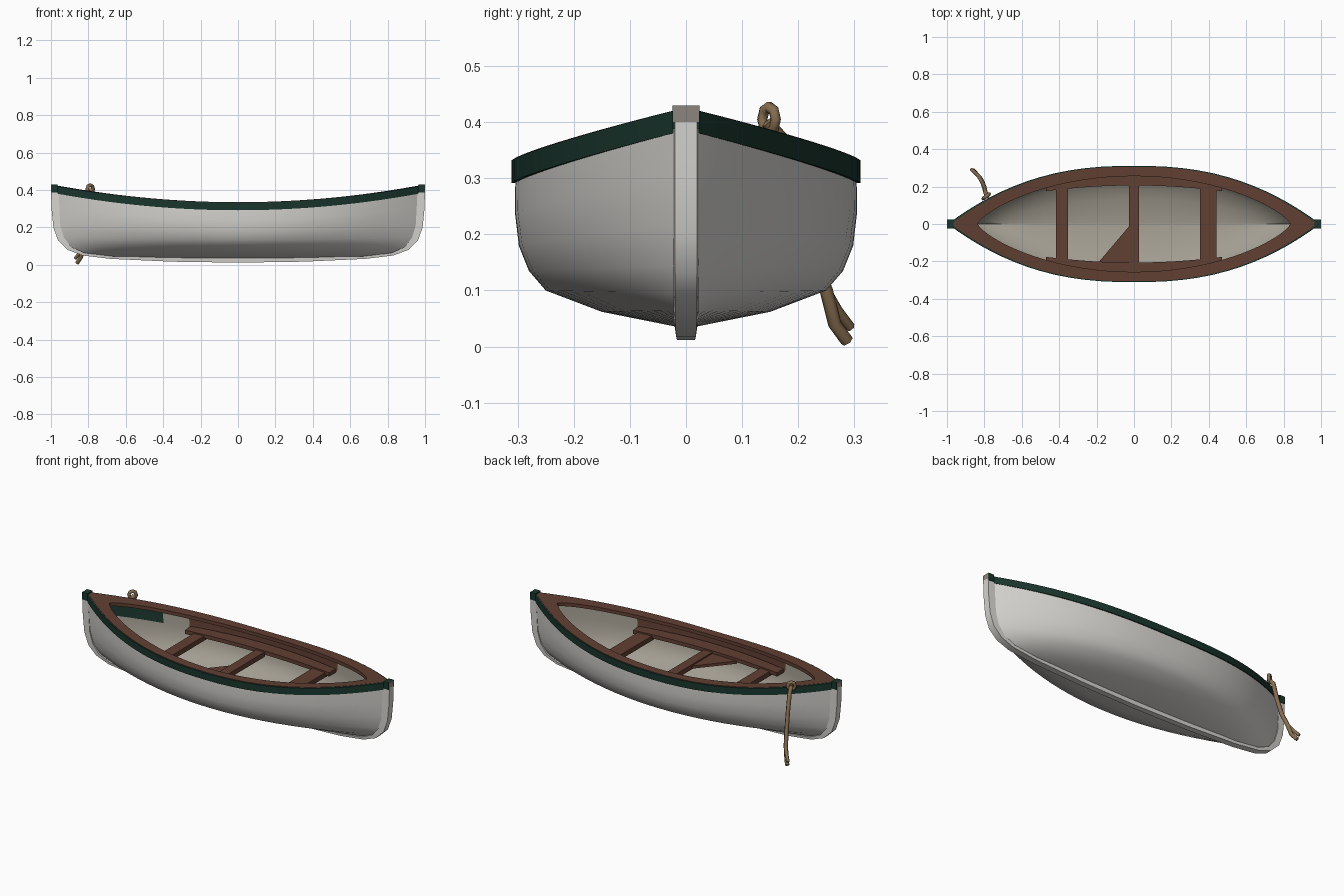
import bpy, bmesh, math

if "Cube" in bpy.data.objects:
    bpy.data.objects.remove(bpy.data.objects["Cube"])


def material(name, rgb):
    m = bpy.data.materials.new(name)
    m.diffuse_color = (*rgb, 1)
    m.use_nodes = True
    m.node_tree.nodes["Principled BSDF"].inputs["Base Color"].default_value = m.diffuse_color
    return m


WHITE = material("white hull paint", (0.67, 0.66, 0.63))
CREAM = material("cream interior", (0.36, 0.335, 0.28))
GREEN = material("dark green trim", (0.010, 0.036, 0.026))
BROWN = material("brown wood", (0.120, 0.050, 0.033))
ROPE = material("tan rope", (0.24, 0.155, 0.08))
TAUPE = material("taupe end grain", (0.26, 0.235, 0.20))
FULL = 2.4  # fullness of the plan outline


def finish(bm, name, mats, angle=35):
    bmesh.ops.remove_doubles(bm, verts=bm.verts, dist=1e-5)
    bmesh.ops.recalc_face_normals(bm, faces=bm.faces)
    me = bpy.data.meshes.new(name)
    bm.to_mesh(me)
    bm.free()
    for m in mats:
        me.materials.append(m)
    ob = bpy.data.objects.new(name, me)
    bpy.context.collection.objects.link(ob)
    bpy.ops.object.select_all(action='DESELECT')
    ob.select_set(True)
    bpy.context.view_layer.objects.active = ob
    bpy.ops.object.shade_smooth_by_angle(angle=math.radians(angle))
    return ob


def sweep(name, loops, mats, rule=None, caps=True):
    """Skin a row of closed section loops; rule(k, centre) picks the material."""
    bm = bmesh.new()
    rows = [[bm.verts.new(p) for p in lp] for lp in loops]
    n = len(rows[0])
    for a, b in zip(rows, rows[1:]):
        for k in range(n):
            j = (k + 1) % n
            f = bm.faces.new((a[k], a[j], b[j], b[k]))
            if rule:
                f.material_index = rule(k, f.calc_center_median())
    if caps:
        bm.faces.new(rows[0])
        bm.faces.new(rows[-1])
    return finish(bm, name, mats)


def prism(name, pts, z0, z1, mat):
    return sweep(name, [[(x, y, z) for x, y in pts] for z in (z0, z1)], [mat])


def box(name, x0, x1, y0, y1, z0, z1, mat):
    return prism(name, [(x0, y0), (x1, y0), (x1, y1), (x0, y1)], z0, z1, mat)


def sheer(x):
    return 0.332 + 0.095 * x * x


N = 36
STATIONS = [math.sin(math.pi / 2 * (2 * i / N - 1)) for i in range(N + 1)]

# Hull levels: half width, height amidships, half length, height at the ends, fullness
LEVELS = [(0.304, 0.305, 0.992, 0.395, 2.4), (0.305, 0.24, 0.986, 0.31, 2.35),
          (0.298, 0.18, 0.978, 0.22, 2.25), (0.280, 0.135, 0.955, 0.145, 2.1),
          (0.250, 0.10, 0.915, 0.095, 2.0), (0.150, 0.062, 0.86, 0.066, 1.9),
          (0.020, 0.036, 0.78, 0.045, 1.9)]


def hull_side(t, side, inset):
    pts = []
    for i, (y, z, l, ze, full) in enumerate(LEVELS):
        zz = z + (ze - z) * t * t + (inset if i > 2 else 0)
        pts.append((t * (l - 2 * inset),
                    side * max(y - inset, 0.008) * (1 - abs(t) ** full), zz))
    return pts


def hull_loop(t):
    outer = hull_side(t, 1, 0) + hull_side(t, -1, 0)[::-1]
    inner = hull_side(t, 1, 0.012) + hull_side(t, -1, 0.012)[::-1]
    return outer + inner[::-1]


def hull_paint(k, c):
    if k < 2 * len(LEVELS) - 1:
        return 0
    if abs(c.x) < 0.46 and c.z > 0.25:
        return 3  # brown strake above the seats
    return 2 if (-0.9 < c.x < -0.6 and c.y > 0 and c.z > 0.27) else 1


sweep("hull", [hull_loop(t) for t in STATIONS], [WHITE, CREAM, GREEN, BROWN],
      hull_paint, caps=False)

# Keel running up into both stems
half = [(1.0, 0.40, 0.96, 0.40), (0.997, 0.30, 0.955, 0.30), (0.987, 0.20, 0.95, 0.21),
        (0.962, 0.13, 0.93, 0.145), (0.91, 0.08, 0.89, 0.095), (0.83, 0.05, 0.82, 0.064),
        (0.68, 0.032, 0.67, 0.046), (0.35, 0.017, 0.35, 0.042)]
profile = half + [(0, 0.012, 0, 0.042)] + [(-a, b, -c, d) for a, b, c, d in half[::-1]]
keel_loops = []
for a, b, c, d in profile:
    w = 0.016 + 0.004 * abs(a)
    keel_loops.append([(a, -w, b), (a, w, b), (c, w + 0.003, d), (c, -w - 0.003, d)])
sweep("keel_and_stems", keel_loops, [WHITE])


def edge(t, length, width):
    return t * length, width * (1 - abs(t) ** FULL)


for side, label in ((1, "left"), (-1, "right")):
    # Green outer gunwale
    band, deck, rail = [], [], []
    for t in STATIONS:
        x, y = edge(t, 0.995, 0.311)
        xi, yi = edge(t, 0.98, 0.296)
        z = sheer(x)
        band.append([(x, side * y, z), (x, side * y, z - 0.04),
                     (xi, side * yi, z - 0.04), (xi, side * yi, z)])
        # Brown top deck with rounded opening
        xo, yo = edge(t, 0.980, 0.306)
        xn, yn = t * 0.835, 0.256 * max(0, 1 - t * t) ** 0.75
        zo, zn = sheer(xo) + 0.003, sheer(xn) + 0.003
        deck.append([(xo, side * yo, zo), (xn, side * yn, zn),
                     (xn, side * yn, zn - 0.02), (xo, side * yo, zo - 0.02)])
    sweep(label + "_gunwale", band, [GREEN])
    sweep(label + "_deck", deck, [BROWN])
    # Inner rail carrying the seats
    for i in range(13):
        u = i / 6 - 1
        x = 0.47 * u
        yo, yi = 0.285 - 0.050 * u * u, 0.206 - 0.030 * u * u
        z = 0.272
        rail.append([(x, side * yo, z), (x, side * yi, z),
                     (x, side * yi, z - 0.022), (x, side * yo, z - 0.022)])
    sweep(label + "_seat_rail", rail, [BROWN])

# Three thwarts
for name, x, w in (("front_seat", -0.385, 0.065), ("middle_seat", 0, 0.056),
                   ("rear_seat", 0.398, 0.088)):
    box(name, x - w / 2, x + w / 2, -0.21, 0.21, 0.236, 0.264, BROWN)

# Triangular brace beside the middle seat
prism("seat_brace", [(-0.19, -0.205), (-0.02, -0.205), (-0.02, -0.005)], 0.240, 0.256, BROWN)

# Caps on the stems, with bare end grain
for s, label in ((1, "rear"), (-1, "front")):
    a, b = sorted((s * 0.964, s * 0.998))
    box(label + "_stem_cap", a, b, -0.024, 0.024, 0.388, 0.43, GREEN)
    a, b = sorted((s * 0.997, s * 1.0))
    box(label + "_end_grain", a, b, -0.023, 0.023, 0.40, 0.43, TAUPE)


# Mooring rope: knot loop on the gunwale and hanging tails
def rope(name, pts, radius, closed=False):
    cu = bpy.data.curves.new(name, 'CURVE')
    cu.dimensions = '3D'
    cu.bevel_depth = radius
    cu.bevel_resolution = 1
    cu.use_fill_caps = True
    sp = cu.splines.new('POLY')
    sp.points.add(len(pts) - 1)
    for p, q in zip(sp.points, pts):
        p.co = (*q, 1)
    sp.use_cyclic_u = closed
    cu.materials.append(ROPE)
    ob = bpy.data.objects.new(name, cu)
    bpy.context.collection.objects.link(ob)
    bpy.ops.object.select_all(action='DESELECT')
    ob.select_set(True)
    bpy.context.view_layer.objects.active = ob
    bpy.ops.object.convert(target='MESH')


ring = [(-0.79 + 0.016 * math.cos(a), 0.148 + 0.012 * math.cos(a), 0.405 + 0.022 * math.sin(a))
        for a in (i * math.pi / 4 for i in range(8))]
rope("rope_knot", ring, 0.010, True)
rope("rope_long_tail", [(-0.785, 0.145, 0.40), (-0.795, 0.172, 0.37), (-0.80, 0.195, 0.27),
                        (-0.81, 0.222, 0.17), (-0.825, 0.25, 0.10), (-0.84, 0.265, 0.04),
                        (-0.86, 0.287, 0.010)], 0.012)
rope("rope_short_tail", [(-0.825, 0.25, 0.10), (-0.845, 0.27, 0.065), (-0.87, 0.293, 0.034)], 0.009)
